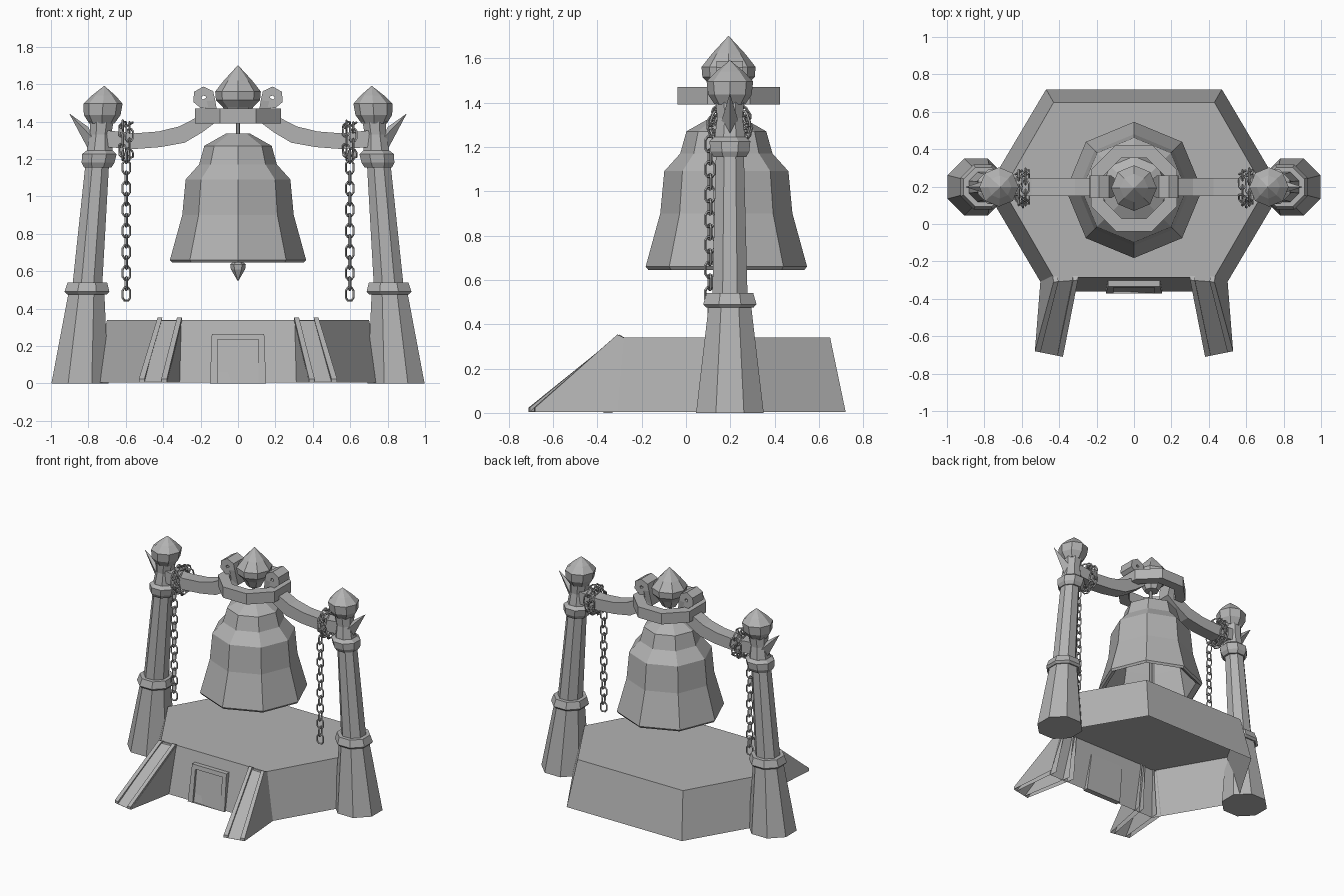
import bpy, bmesh, math
from mathutils import Vector, Matrix

if "Cube" in bpy.data.objects:
    bpy.data.objects.remove(bpy.data.objects["Cube"])

CY = 0.198   # depth of the pillar line
BY = 0.182   # depth of the bell
stone = bpy.data.materials.new("grey_stone")
stone.diffuse_color = (0.45, 0.45, 0.45, 1)
stone.use_nodes = True
stone.node_tree.nodes["Principled BSDF"].inputs["Base Color"].default_value = stone.diffuse_color


def finish(bm, name, open_dirs=()):
    """Make the object; faces pointing along open_dirs are left out."""
    bmesh.ops.recalc_face_normals(bm, faces=bm.faces[:])
    bm.normal_update()
    gone = [f for f in bm.faces if any(f.normal.dot(Vector(d)) > 0.9 for d in open_dirs)]
    bmesh.ops.delete(bm, geom=gone, context='FACES')
    me = bpy.data.meshes.new(name)
    bm.to_mesh(me)
    bm.free()
    me.materials.append(stone)
    ob = bpy.data.objects.new(name, me)
    bpy.context.collection.objects.link(ob)
    return ob


def bridge(bm, rings, loop=False):
    """Skin a list of point rings into a surface."""
    vs = [[bm.verts.new(p) for p in r] for r in rings]
    n = len(vs[0])
    pairs = list(zip(vs, vs[1:])) + ([(vs[-1], vs[0])] if loop else [])
    for a, b in pairs:
        for i in range(n):
            j = (i + 1) % n
            bm.faces.new((a[i], a[j], b[j], b[i]))
    if not loop:
        bm.faces.new(vs[0][::-1])
        bm.faces.new(vs[-1])


def turned(name, prof, n=8, rot=0.0, closed=False, cy=CY):
    """Lathe from (centre x, z, radius) rows."""
    bm = bmesh.new()
    rings = []
    for cx, z, r in prof:
        rings.append([(cx + r * math.cos(rot + math.tau * i / n),
                       cy + r * math.sin(rot + math.tau * i / n), z) for i in range(n)])
    bridge(bm, rings, loop=closed)
    bmesh.ops.remove_doubles(bm, verts=bm.verts[:], dist=0.0005)
    return finish(bm, name)


def hexa(name, low, high, open_dirs=()):
    """Solid between two outlines with the same number of points."""
    bm = bmesh.new()
    bridge(bm, [low, high])
    return finish(bm, name, open_dirs)


def hexagon(hx, sx, y0, y1, z):
    m = (y0 + y1) / 2
    return [(-hx, y0, z), (hx, y0, z), (sx, m, z), (hx, y1, z), (-hx, y1, z), (-sx, m, z)]


# Hexagonal platform, hollow underneath
hexa("platform", hexagon(0.47, 0.79, -0.36, 0.72, 0.005),
     hexagon(0.43, 0.70, -0.285, 0.65, 0.34), [(0, 0, -1)])

# Door in the front of the platform: frame with a recessed panel
bm = bmesh.new()
outer = [(-0.15, -0.372, 0.0), (0.15, -0.372, 0.0), (0.14, -0.335, 0.265), (-0.14, -0.335, 0.265)]
inner = [(-0.11, -0.372, 0.0), (0.11, -0.372, 0.0), (0.11, -0.34, 0.235), (-0.11, -0.34, 0.235)]
back = [(x, y + 0.04, z) for x, y, z in outer]
deep = [(x, y + 0.018, z) for x, y, z in inner]
bridge(bm, [back, outer, inner, deep])
finish(bm, "door")
# Sloping lower corner of the door panel
hexa("door_wedge", [(-0.11, -0.353, 0.0), (0.11, -0.353, 0.0), (0.11, -0.321, 0.235), (-0.11, -0.321, 0.235)],
     [(-0.11, -0.356, 0.0), (0.11, -0.371, 0.0), (0.11, -0.324, 0.235), (-0.11, -0.324, 0.235)])


def ramp_strip(name, s, a, b, lift, open_dirs=()):
    """Sloping wedge between fractions a and b across the buttress width."""
    sides = []
    for t in (a, b):
        hi = Vector((s * (0.30 + 0.13 * t), -0.30 - 0.01 * t, 0.335 + lift))
        lo = Vector((s * (0.38 + 0.15 * t), -0.71 + 0.03 * t, 0.005))
        sides.append([lo, lo + Vector((0, 0, lift + .001)), hi,
                      Vector((hi.x + s * 0.005 * t, -0.27, 0.335)),
                      Vector((s * (.30 + .20 * t), -0.30, 0.005))])
    hexa(name, sides[0], sides[1], open_dirs)


def link_rings(mat, w, h, r):
    """Rounded-rectangle chain link made of a four-sided wire."""
    path = [(w, h * .55), (w * .5, h), (-w * .5, h), (-w, h * .55),
            (-w, -h * .55), (-w * .5, -h), (w * .5, -h), (w, -h * .55)]
    rings = []
    for x, z in path:
        c = Vector((x, 0, z))
        out = Vector((x / w, 0, z / h)).normalized() * r
        side = Vector((0, r, 0))
        rings.append([mat @ (c + d) for d in (out, side, -out, -side)])
    return rings


for s, side in ((-1, "left"), (1, "right")):
    # Hollow buttress with two raised rails
    ramp_strip(side + "_buttress", s, 0, 1, 0.0, [(0, 0, -1), (0, 1, 0)])
    ramp_strip(side + "_inner_rail", s, 0, 0.2, 0.018, [(0, 0, -1), (0, 1, 0)])
    ramp_strip(side + "_outer_rail", s, 0.8, 1, 0.018, [(0, 0, -1), (0, 1, 0)])

    # Leaning pillar: foot, collar, shaft, upper collar, neck
    e = math.pi / 8
    turned(side + "_pillar_foot", [(s * .845, 0, .165), (s * .81, .49, .103)], 8, e)
    turned(side + "_pillar_collar", [(s * .808, .475, .115), (s * .808, .49, .13),
                                     (s * .805, .54, .114)], 8, e)
    turned(side + "_pillar_shaft", [(s * .805, .53, .086), (s * .752, 1.18, .068)], 8, e)
    turned(side + "_upper_collar", [(s * .75, 1.155, .08), (s * .748, 1.18, .095),
                                    (s * .742, 1.225, .1), (s * .74, 1.245, .075)], 8, e)
    turned(side + "_pillar_neck", [(s * .74, 1.24, .075), (s * .735, 1.33, .062),
                                   (s * .728, 1.41, .07)], 8, e)
    # Onion-shaped pillar finial
    turned(side + "_pillar_finial", [(s * .728, 1.39, .068), (s * .726, 1.435, .098),
                                     (s * .722, 1.495, .105), (s * .718, 1.54, .062),
                                     (s * .715, 1.59, .001)], 8)
    # Thorn on the outer side of the neck
    base = [(s * .80, CY, 1.25), (s * .775, CY + .04, 1.31),
            (s * .80, CY, 1.37), (s * .775, CY - .04, 1.31)]
    tip = [(s * .90 + (p[0] - s * .785) * .02, CY + (p[1] - CY) * .02,
            1.44 + (p[2] - 1.3) * .02) for p in base]
    hexa(side + "_thorn", base, tip)

    # Curved arm that rises through the ring and curls into a scroll
    path = [(.73, 1.31), (.55, 1.295), (.42, 1.305), (.30, 1.33), (.21, 1.38), (.14, 1.425)]
    half = [.045, .042, .042, .046, .042, .04]
    for k in range(7):
        a = math.radians(200 - 55 * k)
        q = .042 - .002 * k
        path.append((.185 + q * math.cos(a), 1.525 + q * math.sin(a)))
        half.append(.024)
    bm = bmesh.new()
    rings = []
    for i, (x, z) in enumerate(path):
        p0, p1 = path[max(i - 1, 0)], path[min(i + 1, len(path) - 1)]
        t = Vector((p1[0] - p0[0], p1[1] - p0[1])).normalized()
        nx, nz, h = -t.y, t.x, half[i]
        w = .048 if i < 6 else .06
        rings.append([(s * (x + nx * h * u), CY + w * v, z + nz * h * u)
                      for u, v in ((1, 1), (1, -1), (-1, -1), (-1, 1))])
    bridge(bm, rings)
    finish(bm, side + "_arm")

    # Hanging chain
    bm = bmesh.new()
    for k in range(14):
        turn = Matrix.Rotation(math.radians(15 if k % 2 == 0 else 100), 4, 'Z')
        m = Matrix.Translation((s * .597, .108, .477 + .0565 * k)) @ turn
        bridge(bm, link_rings(m, .021, .034, .0062), loop=True)
    finish(bm, side + "_hanging_chain")

    # Chain wound around the arm
    bm = bmesh.new()
    for dx in (-.018, .018):
        for k in range(10):
            a = math.tau * (k + (dx > 0) * .5) / 10
            m = (Matrix.Translation((s * .598 + dx, CY + .078 * math.cos(a), 1.30 + .085 * math.sin(a)))
                 @ Matrix.Rotation(a, 4, 'X')
                 @ Matrix.Rotation(math.radians(90 if k % 2 else 30), 4, 'Z'))
            bridge(bm, link_rings(m, .021, .034, .0062), loop=True)
    finish(bm, side + "_wound_chain")

# Hollow eight-sided bell: outer wall, lip, then a close inner wall
turned("bell", [(0, 1.335, .065), (0, 1.27, .18), (0, 1.17, .208), (0, 1.09, .28),
                (0, .90, .298), (0, .66, .364), (0, .645, .352), (0, .665, .318),
                (0, .90, .27), (0, 1.08, .252), (0, 1.16, .18), (0, 1.26, .15),
                (0, 1.315, .04)], 8, cy=BY)

# Clapper and hanger
turned("clapper", [(0, 1.31, .012), (0, .66, .012), (0, .635, .042),
                   (0, .61, .038), (0, .548, .002)], 6, cy=BY)
turned("bell_hanger", [(0, 1.32, .012), (0, 1.49, .012)], 6, cy=BY)

# Ring that carries the arms
turned("crown_ring", [(0, 1.39, .25), (0, 1.47, .25), (0, 1.47, .175), (0, 1.39, .175)],
       8, math.pi / 8, closed=True, cy=.192)

# Central finial
turned("crown_finial", [(0, 1.42, .05), (0, 1.475, .08), (0, 1.515, .118), (0, 1.56, .122),
                        (0, 1.62, .075), (0, 1.70, .001)], 8, cy=.192)
